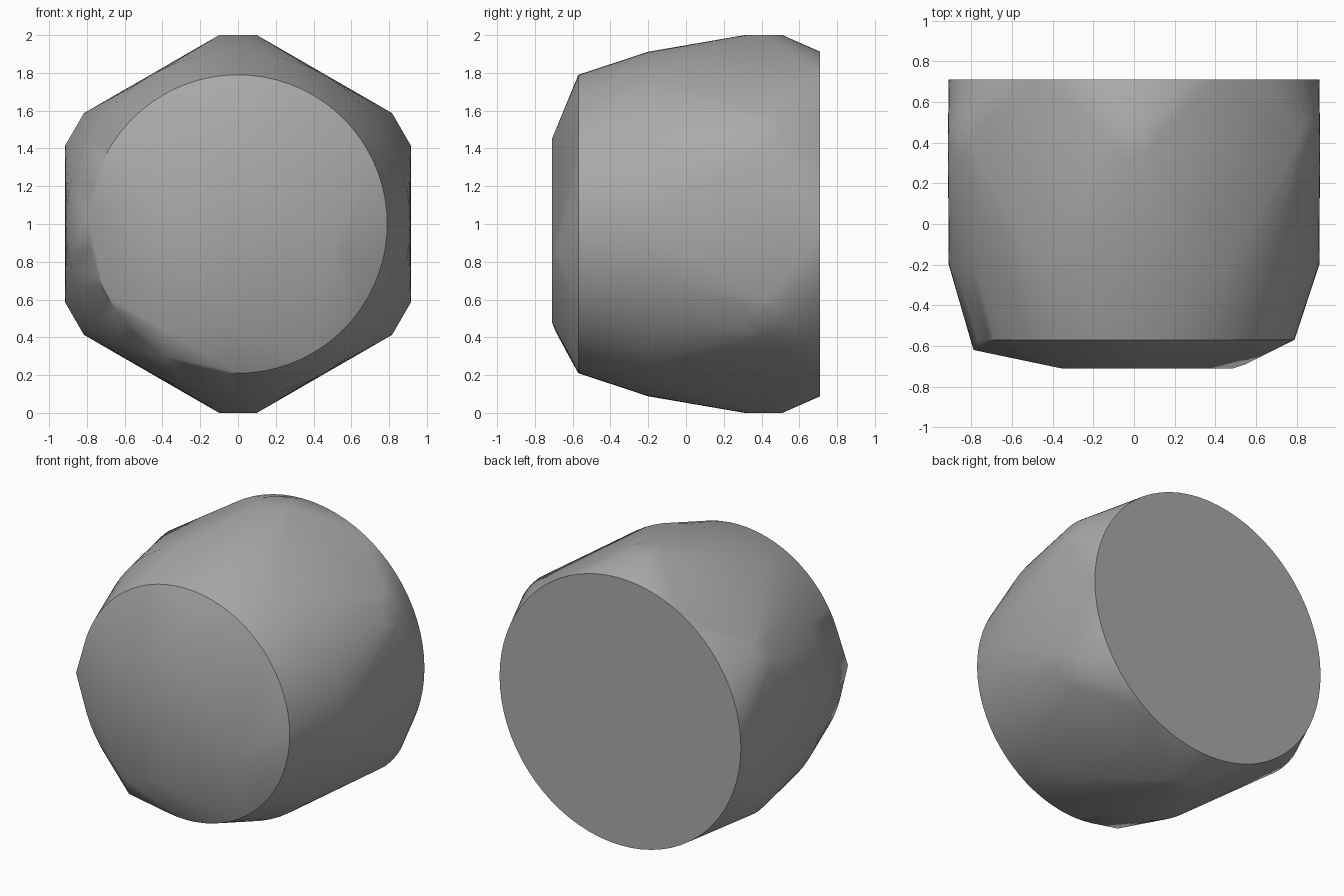
import bpy
import bmesh
from math import cos, sin, pi, radians
from mathutils import Vector

if "Cube" in bpy.data.objects:
    bpy.data.objects.remove(bpy.data.objects["Cube"], do_unlink=True)

MIDDLE = Vector((0, 0, 1))


def ring(centre, radius, u, v, count):
    """Points of a circle in the plane of u and v."""
    return [centre + radius * (cos(2 * pi * i / count) * u + sin(2 * pi * i / count) * v)
            for i in range(count)]


X, Y, Z = Vector((1, 0, 0)), Vector((0, 1, 0)), Vector((0, 0, 1))
points = []

# Round body sections from back to front: depth, radius
for depth, radius in [(0.71, 0.912), (-0.2, 0.912), (-0.57, 0.79)]:
    points += ring(MIDDLE + depth * Y, radius, X, Z, 72)

# Six small round pads that push the body out to a hexagon
for k in range(6):
    a = radians(30 + 60 * k)
    outward = cos(a) * X + sin(a) * Z
    tangent = -sin(a) * X + cos(a) * Z
    points += ring(MIDDLE + outward + 0.41 * Y, 0.1, tangent, Y, 20)

# Irregular chipped front
points += [Vector(p) for p in [
    (0, -0.71, 1.45), (-0.36, -0.71, 1.25), (-0.09, -0.71, 0.48), (0.49, -0.71, 0.85),
    (0.55, -0.69, 0.86), (-0.38, -0.69, 0.43), (-0.79, -0.62, 1.02), (-0.39, -0.62, 0.3)]]

# Wrap everything in one convex skin
bm = bmesh.new()
for p in points:
    bm.verts.new(p)
hull = bmesh.ops.convex_hull(bm, input=bm.verts)
bmesh.ops.delete(bm, geom=[v for v in bm.verts if not v.link_faces], context="VERTS")
bmesh.ops.dissolve_limit(bm, angle_limit=radians(0.3), verts=bm.verts, edges=bm.edges)
bmesh.ops.recalc_face_normals(bm, faces=bm.faces)

mesh = bpy.data.meshes.new("faceted_body")
bm.to_mesh(mesh)
bm.free()
body = bpy.data.objects.new("faceted_body", mesh)
bpy.context.collection.objects.link(body)

# Plain grey
grey = bpy.data.materials.new("plain grey")
grey.use_nodes = True
colour = (0.4, 0.4, 0.4, 1)
grey.diffuse_color = colour
grey.node_tree.nodes["Principled BSDF"].inputs["Base Color"].default_value = colour
mesh.materials.append(grey)

# Smooth skin with crisp front and back rims
bpy.context.view_layer.objects.active = body
body.select_set(True)
bpy.ops.object.shade_smooth_by_angle(angle=radians(34))
